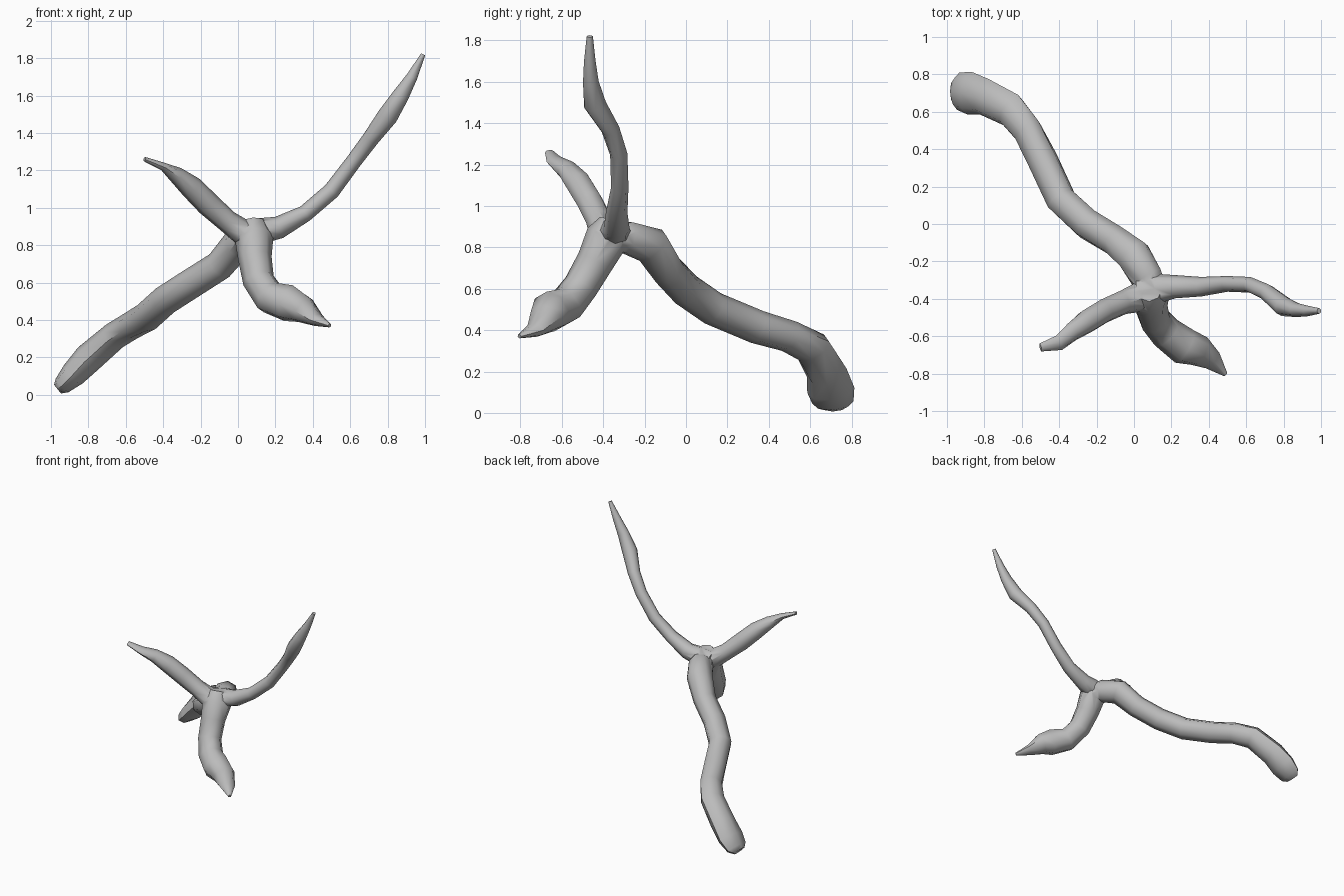
import bpy, bmesh, math
from mathutils import Vector

SIDES = 8

cube = bpy.data.objects.get("Cube")
if cube:
    bpy.data.objects.remove(cube, do_unlink=True)

# One plain grey for the whole piece
grey = bpy.data.materials.new("plain grey")
grey.use_nodes = True
colour = (0.5, 0.5, 0.5, 1)
grey.diffuse_color = colour
grey.node_tree.nodes["Principled BSDF"].inputs["Base Color"].default_value = colour


def limb(name, wide_axis, stations):
    """Loft elliptical rings along a path; station = x, y, z, wide radius, thin radius."""
    bm = bmesh.new()
    centres = [Vector(s[:3]) for s in stations]
    rings = []
    for i, station in enumerate(stations):
        before = centres[max(i - 1, 0)]
        after = centres[min(i + 1, len(centres) - 1)]
        along = (after - before).normalized()
        wide = Vector(wide_axis)
        wide = (wide - along * wide.dot(along)).normalized()
        thin = along.cross(wide)
        ring = []
        for k in range(SIDES):
            angle = math.tau * k / SIDES
            offset = wide * station[3] * math.cos(angle) + thin * station[4] * math.sin(angle)
            ring.append(bm.verts.new(centres[i] + offset))
        rings.append(ring)
    for low, high in zip(rings, rings[1:]):
        for k in range(SIDES):
            n = (k + 1) % SIDES
            bm.faces.new((low[k], low[n], high[n], high[k]))
    bm.faces.new(list(reversed(rings[0])))
    bm.faces.new(rings[-1])
    bmesh.ops.recalc_face_normals(bm, faces=bm.faces)
    mesh = bpy.data.meshes.new(name)
    bm.to_mesh(mesh)
    bm.free()
    mesh.materials.append(grey)
    obj = bpy.data.objects.new(name, mesh)
    bpy.context.collection.objects.link(obj)
    return obj


# Long wavy rear limb ending in a flattened paddle
trunk = limb("forked_body", (0, 1, 0), [
    (.12, -.36, .85, .06, .06),
    (.07, -.29, .85, .09, .08),
    (0, -.17, .81, .10, .085),
    (-.10, -.09, .69, .085, .08),
    (-.25, 0, .595, .085, .08),
    (-.39, .13, .505, .085, .08),
    (-.49, .345, .415, .085, .08),
    (-.57, .50, .37, .085, .075),
    (-.66, .61, .315, .095, .075),
    (-.80, .68, .195, .10, .08),
    (-.88, .70, .11, .115, .07),
    (-.94, .71, .05, .10, .05),
    (-.965, .71, .03, .06, .03)])

# Neck, rounded head and flat beak
neck = limb("neck_and_head", (.6, .7, 0), [
    (.08, -.35, .92, .07, .07),
    (.085, -.38, .85, .11, .10),
    (.09, -.44, .73, .09, .09),
    (.11, -.51, .61, .085, .085),
    (.17, -.58, .52, .09, .09),
    (.27, -.655, .49, .10, .10),
    (.35, -.68, .455, .085, .075),
    (.42, -.73, .40, .055, .035),
    (.49, -.805, .37, .012, .01)])

# Longer left wing
left_wing = limb("left_wing", (0, 1, 0), [
    (.02, -.36, .87, .07, .06),
    (.12, -.345, .875, .08, .07),
    (.22, -.335, .895, .062, .06),
    (.36, -.335, .97, .052, .045),
    (.50, -.32, 1.09, .042, .045),
    (.62, -.325, 1.25, .042, .042),
    (.71, -.365, 1.37, .045, .045),
    (.80, -.44, 1.49, .055, .055),
    (.87, -.46, 1.60, .038, .045),
    (.93, -.465, 1.70, .028, .03),
    (.99, -.465, 1.82, .015, .012)])

# Shorter right wing
right_wing = limb("right_wing", (0, 1, 0), [
    (.11, -.36, .83, .06, .06),
    (.03, -.39, .865, .08, .07),
    (-.06, -.42, .93, .065, .06),
    (-.16, -.465, 1.02, .065, .065),
    (-.25, -.52, 1.11, .065, .062),
    (-.33, -.575, 1.175, .052, .045),
    (-.40, -.635, 1.22, .042, .022),
    (-.50, -.66, 1.26, .022, .012)])

# Merge the limbs into one continuous skin
bpy.context.view_layer.objects.active = trunk
for part in (neck, left_wing, right_wing):
    union = trunk.modifiers.new("Join " + part.name, "BOOLEAN")
    union.operation = "UNION"
    union.solver = "EXACT"
    union.object = part
    bpy.ops.object.modifier_apply(modifier=union.name)
    bpy.data.objects.remove(part, do_unlink=True)

bpy.ops.object.select_all(action="DESELECT")
trunk.select_set(True)
bpy.ops.object.shade_smooth_by_angle(angle=math.radians(50))
